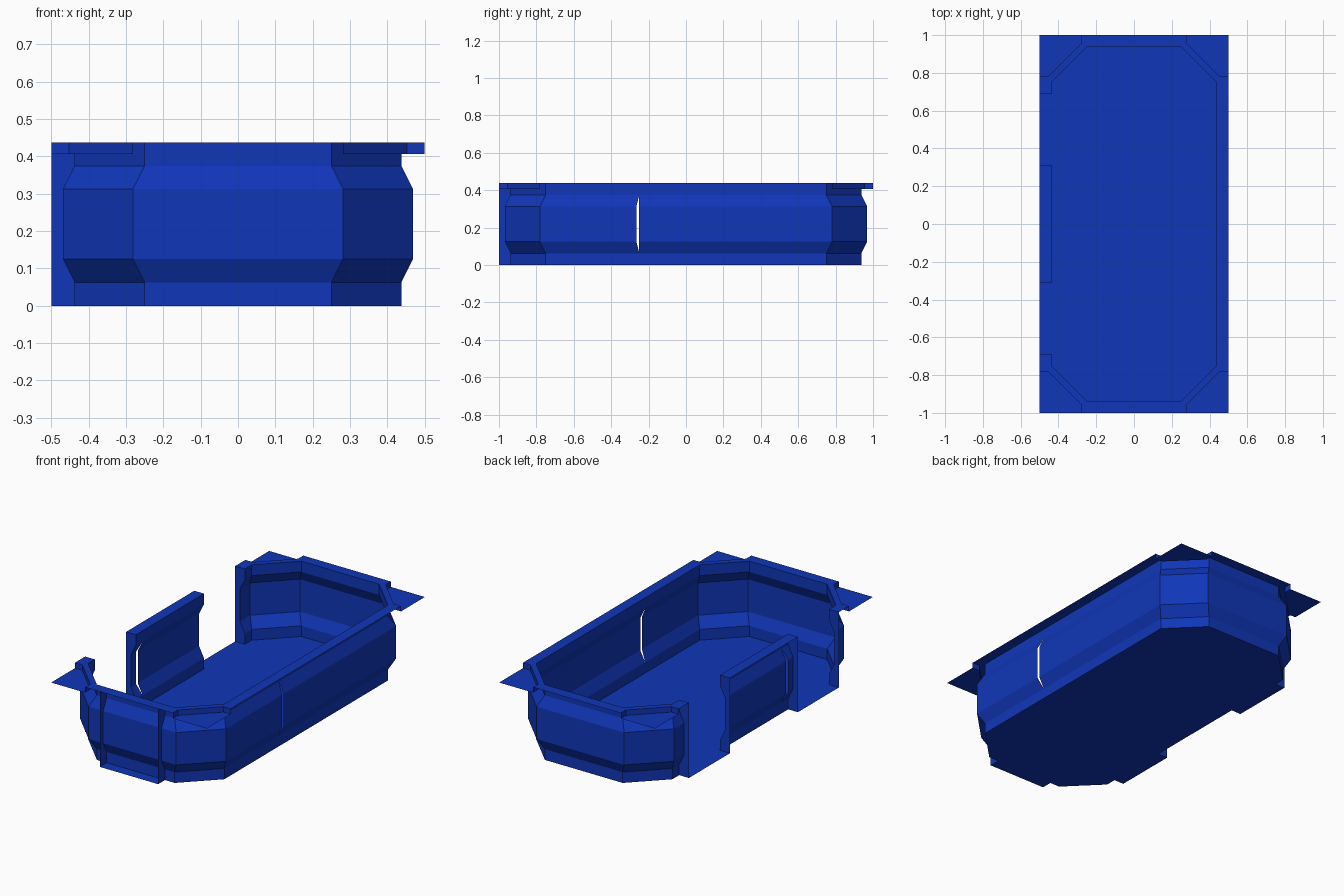
import bpy

cube = bpy.data.objects.get("Cube")
if cube:
    bpy.data.objects.remove(cube, do_unlink=True)

blue = bpy.data.materials.new("deep blue")
blue.use_nodes = True
colour = (0.005, 0.037, 0.48, 1)
blue.diffuse_color = colour
blue.node_tree.nodes["Principled BSDF"].inputs["Base Color"].default_value = colour

W, L = 0.4375, 0.9375        # wall base half width and half length
CX, CY = 0.25, 0.75          # where the cut corners start
B, R = 0.03125, 0.0625       # bulge depth and rim width
TOP, PLATE = 0.4375, 0.406
DOOR_IN, DOOR_OUT, DOOR = 0.3125, 0.6875, 0.1875
PROFILE = [(0, 0), (0.0625, 0), (0.125, 1), (0.3125, 1), (0.375, 0), (TOP, 0)]


def make(name, faces):
    """Build one object from a list of polygons given as points."""
    verts, polys = [], []
    for f in faces:
        polys.append(range(len(verts), len(verts) + len(f)))
        verts.extend(f)
    mesh = bpy.data.meshes.new(name)
    mesh.from_pydata(verts, [], [tuple(p) for p in polys])
    mesh.materials.append(blue)
    ob = bpy.data.objects.new(name, mesh)
    bpy.context.collection.objects.link(ob)


def flat(points, z):
    area = sum(a[0] * b[1] - b[0] * a[1] for a, b in zip(points, points[1:] + points[:1]))
    return [(x, y, z) for x, y in (points if area > 0 else points[::-1])]


def column(base, bulge):
    return [(base[0] + k * (bulge[0] - base[0]), base[1] + k * (bulge[1] - base[1]), z)
            for z, k in PROFILE]


def strip(a, b):
    return [(a[i], b[i], b[i + 1], a[i + 1]) for i in range(len(a) - 1)]


def wall(name, start, end):
    make(name, strip(column(*start), column(*end)))


def corner_long(sx, sy):     # corner where the cut meets a long wall
    return (sx * W, sy * CY), (sx * (W + B), sy * (CY + B))


def corner_short(sx, sy):    # corner where the cut meets an end wall
    return (sx * CX, sy * L), (sx * (CX + B), sy * (L + B))


def side(sx, y, bulge_y=None):
    return (sx * W, y), (sx * (W + B), y if bulge_y is None else bulge_y)


# Floor with door sills
corners = [f(sx, sy)[0] for sx, sy, fs in (
    (1, -1, (corner_short, corner_long)), (1, 1, (corner_long, corner_short)),
    (-1, 1, (corner_short, corner_long)), (-1, -1, (corner_long, corner_short))) for f in fs]
make("floor", [flat(corners, 0)])
for s, n in ((-1, "front"), (1, "back")):
    make(n + "_side_door_sill", [flat([(-W, s * DOOR_IN), (-W - R, s * DOOR_IN),
                                       (-W - R, s * DOOR_OUT), (-W, s * DOOR_OUT)], 0)])
make("front_door_sill", [flat([(-DOOR, -L), (DOOR, -L), (DOOR, -L - R), (-DOOR, -L - R)], 0)])

# Bulged walls, counter-clockwise
SEAM, GAP = -0.25, 0.015
wall("front_wall", corner_short(-1, -1), corner_short(1, -1))
wall("front_left_corner_wall", corner_short(1, -1), corner_long(1, -1))
wall("left_wall_front", corner_long(1, -1), side(1, SEAM, SEAM - GAP))
wall("left_wall_back", side(1, SEAM), corner_long(1, 1))
wall("back_left_corner_wall", corner_long(1, 1), corner_short(1, 1))
wall("back_wall", corner_short(1, 1), corner_short(-1, 1))
wall("back_right_corner_wall", corner_short(-1, 1), corner_long(-1, 1))
wall("right_wall_back", corner_long(-1, 1), side(-1, DOOR_OUT))
wall("right_wall_middle", side(-1, DOOR_IN), side(-1, SEAM))
wall("right_wall_middle_end", side(-1, SEAM, SEAM - GAP), side(-1, -DOOR_IN))
wall("right_wall_front", side(-1, -DOOR_OUT), corner_long(-1, -1))
wall("front_right_corner_wall", corner_long(-1, -1), corner_short(-1, -1))


# Door jambs: thin fins from the wall to the outer line
def jamb(name, base, out):
    bulge = (base[0] + out[0] * B, base[1] + out[1] * B)
    outer = (base[0] + out[0] * R, base[1] + out[1] * R)
    make(name, strip(column(base, bulge), column(outer, outer)))


for i, y in enumerate((-DOOR_OUT, -DOOR_IN, DOOR_IN, DOOR_OUT)):
    jamb(f"side_door_jamb_{i + 1}", (-W, y), (-1, 0))
for s, n in ((-1, "right"), (1, "left")):
    jamb("front_door_jamb_" + n, (s * DOOR, -L), (0, -1))

# Rims along the straight walls
EX, EY = CX + B, CY + B              # where the rims stop at the corners
LX, LY = W + R / 4, L + R / 4        # outer line of the corner lip
OX, OY = W + R, L + R


def long_end(sx, sy):
    return [(sx * W, sy * CY), (sx * LX, sy * EY), (sx * OX, sy * EY)]


make("left_rim", [flat(long_end(1, -1) + long_end(1, 1)[::-1], TOP)])
make("right_rim_middle", [flat([(-W, -DOOR_IN), (-OX, -DOOR_IN),
                                (-OX, DOOR_IN), (-W, DOOR_IN)], TOP)])
for s, n in ((-1, "front"), (1, "back")):
    make("right_rim_" + n, [flat(long_end(-1, s) + [(-OX, s * DOOR_OUT), (-W, s * DOOR_OUT)], TOP)])
    make(n + "_rim", [flat([(-CX, s * L), (-EX, s * LY), (-EX, s * OY),
                            (EX, s * OY), (EX, s * LY), (CX, s * L)], TOP)])

# Corner lips, their outer steps and the lower corner plates
for sx, nx in ((-1, "right"), (1, "left")):
    for sy, ny in ((-1, "front"), (1, "back")):
        path = [(sx * EX, sy * OY), (sx * EX, sy * LY), (sx * LX, sy * EY), (sx * OX, sy * EY)]
        lip = [(sx * CX, sy * L), path[1], path[2], (sx * W, sy * CY)]
        if sx * sy > 0:
            path.reverse()
        steps = strip([(*p, PLATE) for p in path], [(*p, TOP) for p in path])
        if sx * sy < 0:
            steps = [f for f in steps]
        make(f"{ny}_{nx}_corner_lip", [flat(lip, TOP)] + steps)
        make(f"{ny}_{nx}_corner_plate", [flat(path + [(sx * OX, sy * OY)], PLATE)])
